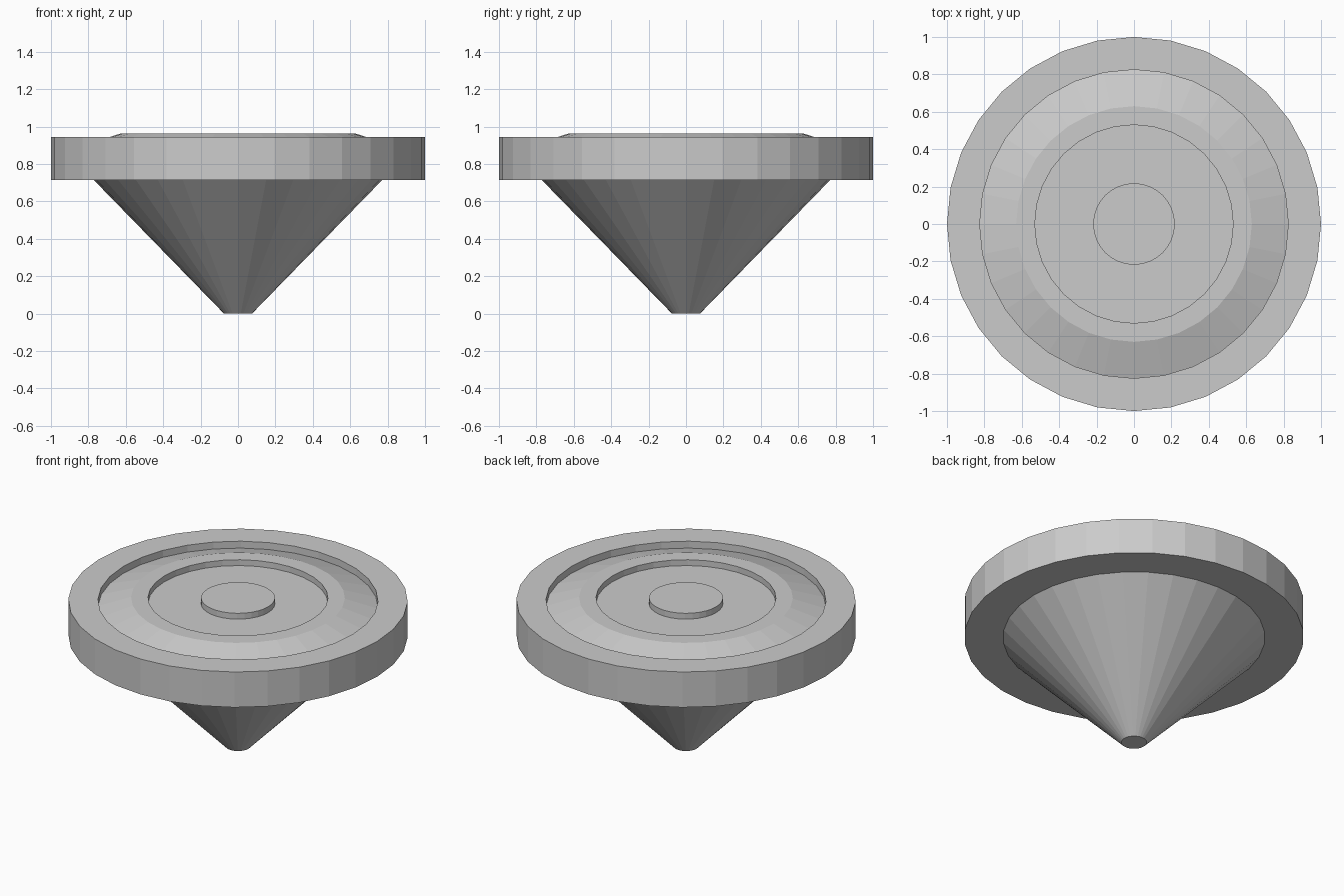
import bpy, bmesh
from math import cos, sin, pi

if "Cube" in bpy.data.objects:
    bpy.data.objects.remove(bpy.data.objects["Cube"])

SIDES = 32


def lathe(name, profile):
    """Revolve an (r, z) profile around z and cap both ends."""
    bm = bmesh.new()
    rings = [[bm.verts.new((r * cos(2 * pi * i / SIDES), r * sin(2 * pi * i / SIDES), z))
              for i in range(SIDES)] for r, z in profile]
    for low, high in zip(rings, rings[1:]):
        for i in range(SIDES):
            j = (i + 1) % SIDES
            bm.faces.new((low[i], low[j], high[j], high[i]))
    bm.faces.new(rings[0][::-1])
    bm.faces.new(rings[-1])
    bmesh.ops.recalc_face_normals(bm, faces=bm.faces)
    mesh = bpy.data.meshes.new(name)
    bm.to_mesh(mesh)
    bm.free()
    obj = bpy.data.objects.new(name, mesh)
    bpy.context.collection.objects.link(obj)
    return obj


# Cone, thick rim, sloped inner collar, sunken ring and raised centre button
lathe("conical_disc", [
    (0.075, 0.0), (0.772, 0.715),
    (1.0, 0.715), (1.0, 0.945),
    (0.825, 0.945), (0.825, 0.9),
    (0.63, 0.962), (0.53, 0.962),
    (0.53, 0.924), (0.218, 0.924),
    (0.218, 0.962),
])
